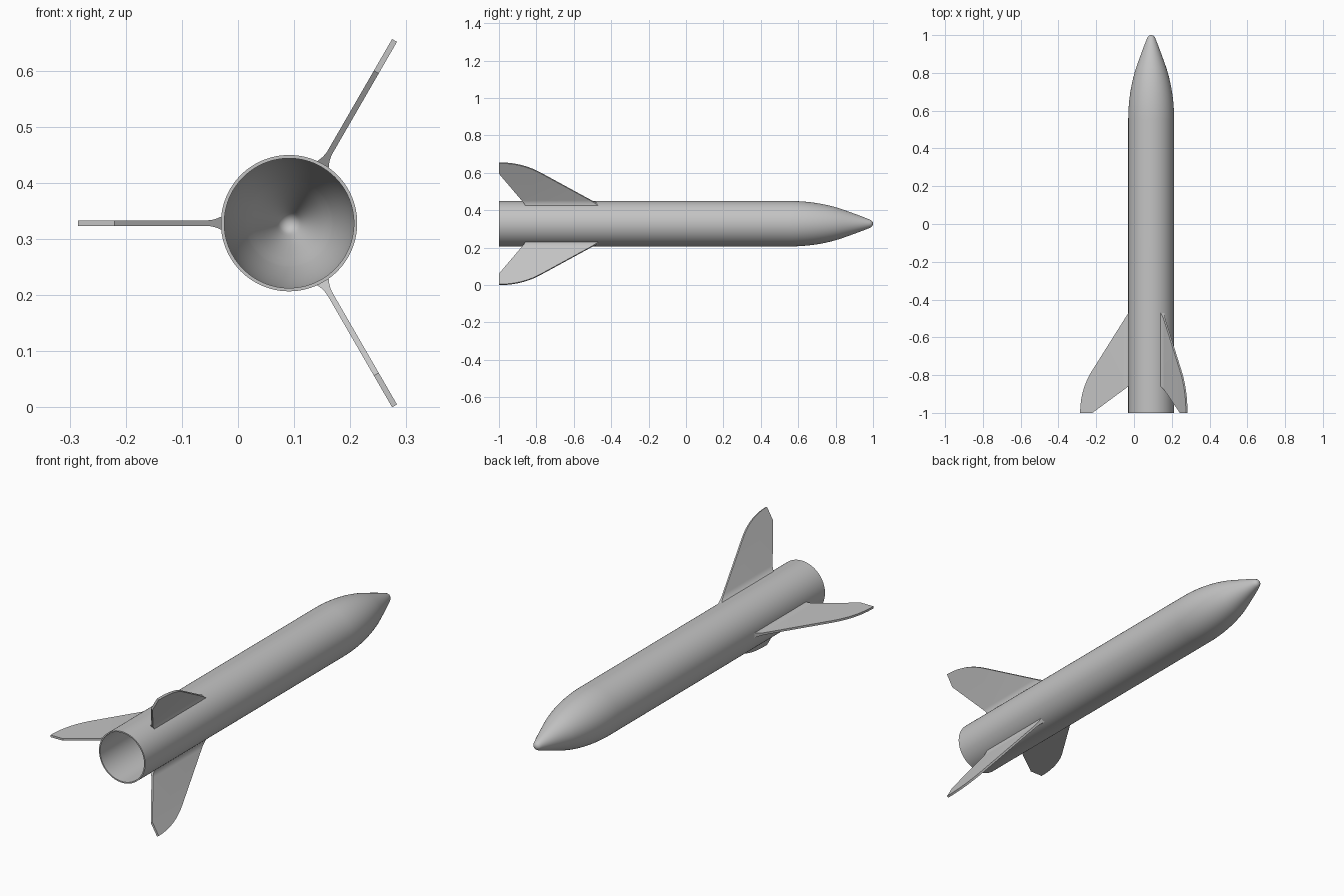
import bpy
import bmesh
import math
from mathutils import Matrix, Vector

cube = bpy.data.objects.get("Cube")
if cube:
    bpy.data.objects.remove(cube, do_unlink=True)

AXIS = Vector((0.091, 0, 0.328))
RADIUS, WALL = 0.1215, 0.006
SEGMENTS = 96

grey = bpy.data.materials.new("plain_grey")
grey.use_nodes = True
colour = (0.55, 0.55, 0.55, 1)
grey.diffuse_color = colour
grey.node_tree.nodes["Principled BSDF"].inputs["Base Color"].default_value = colour


def finish(bm, name, angle):
    bmesh.ops.recalc_face_normals(bm, faces=bm.faces)
    mesh = bpy.data.meshes.new(name)
    bm.to_mesh(mesh)
    bm.free()
    mesh.materials.append(grey)
    obj = bpy.data.objects.new(name, mesh)
    bpy.context.collection.objects.link(obj)
    bpy.ops.object.select_all(action="DESELECT")
    obj.select_set(True)
    bpy.context.view_layer.objects.active = obj
    bpy.ops.object.shade_smooth_by_angle(angle=math.radians(angle))
    return obj


def lathe(name, profile):
    """Spin (radius, y) points round the long axis."""
    bm = bmesh.new()
    verts = [bm.verts.new(AXIS + Vector((r, y, 0))) for r, y in profile]
    edges = [bm.edges.new(pair) for pair in zip(verts, verts[1:])]
    bmesh.ops.spin(bm, geom=verts + edges, cent=AXIS, axis=(0, 1, 0),
                   angle=math.tau, steps=SEGMENTS, use_duplicate=False)
    bmesh.ops.remove_doubles(bm, verts=bm.verts, dist=0.00005)
    return finish(bm, name, 35)


def bezier(a, b, c, t):
    return tuple(p * (1 - t) ** 2 + 2 * q * t * (1 - t) + s * t * t
                 for p, q, s in zip(a, b, c))


# Hollow body: a thin tube that carries on into a pointed nose
def nose(radius, tip, steps=24):
    shoulder = [bezier((radius, 0.55), (radius, 0.7), (0.65 * radius, 0.83), i / steps)
                for i in range(steps + 1)]
    point = [bezier((0.65 * radius, 0.83), (0.27 * radius, tip - 0.04), (0.16 * radius, tip - 0.012), i / 8)
             for i in range(1, 9)]
    cap = [bezier(point[-1], (0.1 * radius, tip), (0, tip), i / 6) for i in range(1, 7)]
    return shoulder + point + cap


outer = [(RADIUS, -1)] + nose(RADIUS, 1)
inner = [(RADIUS - WALL, -1)] + nose(RADIUS - WALL, 0.985)
lathe("rocket_body", inner[::-1] + outer)

# Fin outline: straight leading edge, curved tip, swept trailing edge
ROOT, FLARE_TOP, BEND, TIP = 0.117, 0.147, 0.315, 0.376
HALF = 0.005


def trailing(r):
    return max(-1, -0.857 - (r - ROOT) * 0.143 / 0.194)


def half_thickness(r):
    flare = max(0, (FLARE_TOP - r) / (FLARE_TOP - ROOT))
    return HALF + 0.009 * flare ** 2


stations = []
for i in range(7):                      # flared fillet at the root
    r = ROOT + (FLARE_TOP - ROOT) * i / 6
    stations.append((r, -0.465 - (r - ROOT) * 1.59))
stations.append((0.311, -0.465 - (0.311 - ROOT) * 1.59))
for i in range(17):                     # rounded outer edge
    stations.append(bezier((BEND, -0.78), (TIP, -0.878), (TIP, -1), i / 16))


def make_fin(name, angle):
    bm = bmesh.new()
    rings = []
    for r, lead in stations:
        h, trail = half_thickness(r), trailing(r)
        rings.append([bm.verts.new((r, y, z)) for y, z in
                      ((lead, h), (trail, h), (trail, -h), (lead, -h))])
    for low, high in zip(rings, rings[1:]):
        for k in range(4):
            n = (k + 1) % 4
            bm.faces.new((low[k], low[n], high[n], high[k]))
    bm.faces.new(rings[0])
    bmesh.ops.remove_doubles(bm, verts=bm.verts, dist=0.00005)
    turn = Matrix.Translation(AXIS) @ Matrix.Rotation(math.radians(angle), 4, "Y")
    bm.transform(turn)
    return finish(bm, name, 30)


for name, angle in (("right_fin", 180), ("upper_left_fin", -60), ("lower_left_fin", 60)):
    make_fin(name, angle)
